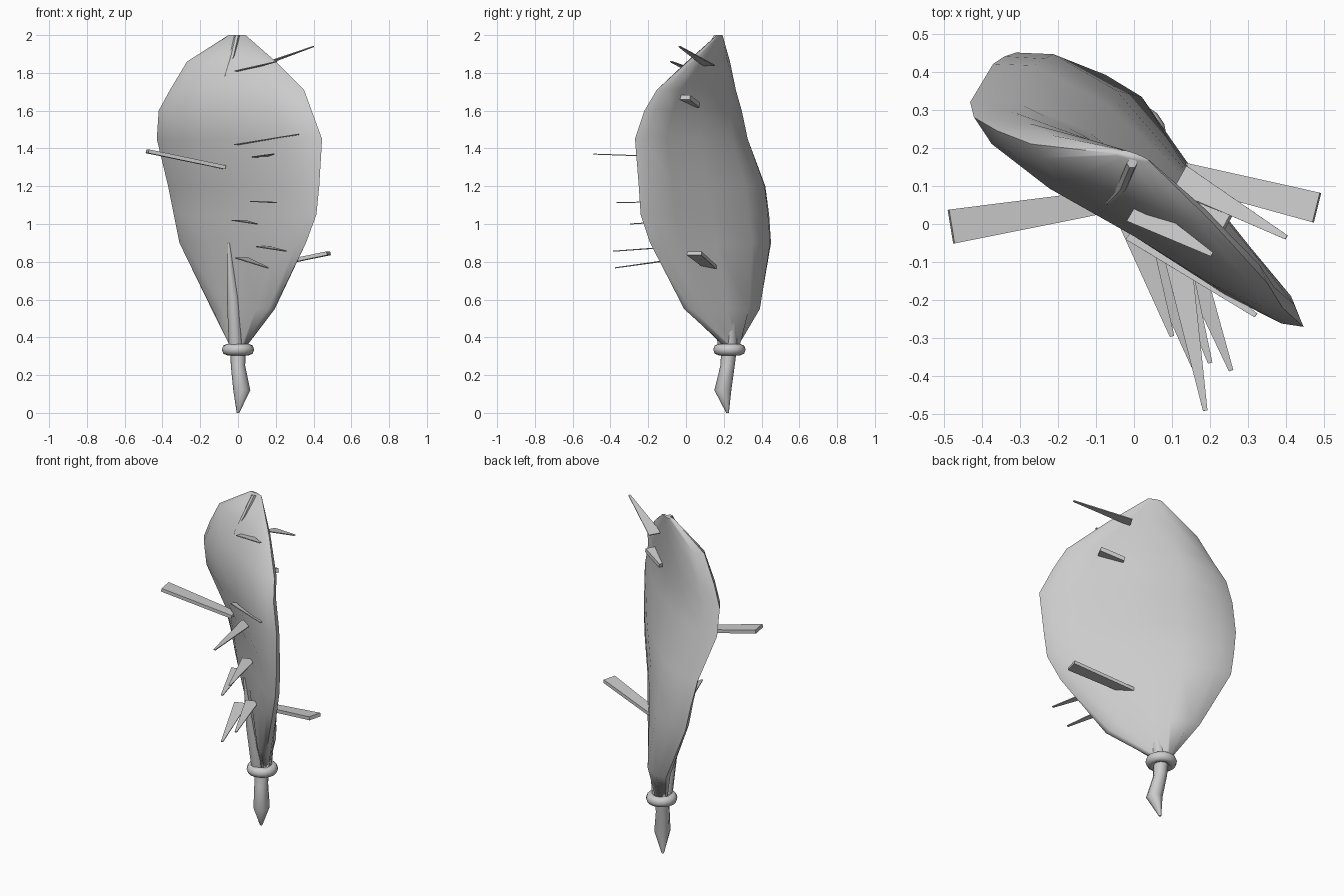
import bpy, bmesh, math
from mathutils import Vector

old = bpy.data.objects.get("Cube")
if old:
    bpy.data.objects.remove(old, do_unlink=True)

grey = bpy.data.materials.new("plain grey")
grey.use_nodes = True
grey.diffuse_color = (0.6, 0.6, 0.6, 1)
grey.node_tree.nodes["Principled BSDF"].inputs["Base Color"].default_value = (0.6, 0.6, 0.6, 1)


def finish(name, bm, smooth=None):
    bmesh.ops.recalc_face_normals(bm, faces=bm.faces[:])
    mesh = bpy.data.meshes.new(name)
    bm.to_mesh(mesh)
    bm.free()
    mesh.materials.append(grey)
    ob = bpy.data.objects.new(name, mesh)
    bpy.context.collection.objects.link(ob)
    if smooth:
        bpy.ops.object.select_all(action='DESELECT')
        ob.select_set(True)
        bpy.context.view_layer.objects.active = ob
        bpy.ops.object.shade_smooth_by_angle(angle=math.radians(smooth))
    return ob


def loft(name, rings, smooth):
    """Skin closed rings of equal length and cap both ends."""
    bm = bmesh.new()
    loops = [[bm.verts.new(p) for p in ring] for ring in rings]
    n = len(loops[0])
    for a, b in zip(loops, loops[1:]):
        for i in range(n):
            j = (i + 1) % n
            bm.faces.new((a[i], a[j], b[j], b[i]))
    bm.faces.new(loops[0])
    bm.faces.new(loops[-1])
    return finish(name, bm, smooth)


def strand(name, sections, sides=8):
    """Tube through (x, y, z, radius) sections with horizontal rings."""
    loft(name, [[(x + r * math.cos(math.tau * i / sides),
                  y + r * math.sin(math.tau * i / sides), z) for i in range(sides)]
                for x, y, z, r in sections], 50)


def blade(name, start, end, w0, w1, thick):
    """Flat tapered piece running from start to end."""
    a, b = Vector(start), Vector(end)
    d = (b - a).normalized()
    side = d.cross(Vector((0, 0, 1))).normalized()
    up = side.cross(d) * thick / 2
    loft(name, [[p + side * w + up, p - side * w + up, p - side * w - up, p + side * w - up]
                for p, w in ((a, w0 / 2), (b, w1 / 2))], None)


# Sack: flattened sections, each from its left end to its right end
# (height, end one x y, end two x y, bulge)
sections = [
    (0.35, -0.04, 0.25, 0.04, 0.21, 0.45),
    (0.55, -0.14, 0.39, 0.19, -0.01, 0.8),
    (0.90, -0.31, 0.45, 0.36, -0.19, 1.0),
    (1.05, -0.34, 0.44, 0.415, -0.24, 1.0),
    (1.20, -0.37, 0.42, 0.43, -0.25, 1.0),
    (1.45, -0.43, 0.32, 0.445, -0.27, 1.0),
    (1.60, -0.42, 0.28, 0.39, -0.22, 1.0),
    (1.71, -0.36, 0.245, 0.35, -0.155, 0.9),
    (1.86, -0.27, 0.21, 0.20, 0.01, 0.65),
    (2.00, -0.05, 0.185, 0.04, 0.165, 0.13),
]
back = [(0, 0), (0.08, 0.065), (0.28, 0.11), (0.55, 0.095), (0.8, 0.06), (0.95, 0.035)]
front = [(1, 0), (0.95, -0.025), (0.8, -0.045), (0.55, -0.045), (0.28, -0.055), (0.08, -0.035)]
rings = []
for z, lx, ly, rx, ry, k in sections:
    a, b = Vector((lx, ly, z)), Vector((rx, ry, z))
    d = (b - a).normalized()
    out = Vector((-d.y, d.x, 0))
    rings.append([a.lerp(b, s) + out * w * k for s, w in back + front])
loft("sack", rings, 60)

# Tie ring around the neck
bm = bmesh.new()
neck = Vector((0, 0.23, 0.335))
grid = [[bm.verts.new(neck + Vector((math.cos(u) * (0.058 + 0.028 * math.cos(v)),
                                     math.sin(u) * (0.058 + 0.028 * math.cos(v)),
                                     0.03 * math.sin(v))))
         for v in (math.tau * j / 8 for j in range(8))]
        for u in (math.tau * i / 16 for i in range(16))]
for i in range(16):
    for j in range(8):
        p, q, m = grid[i], grid[(i + 1) % 16], (j + 1) % 8
        bm.faces.new((p[j], q[j], q[m], p[m]))
finish("neck_ring", bm, 60)

# Tail under the neck, gathered folds above it and the strand on top
strand("tail", [(0, 0.22, 0, 0.007), (0.02, 0.195, 0.12, 0.045),
                (0, 0.22, 0.25, 0.038), (0, 0.23, 0.36, 0.042)])
strand("front_fold", [(-0.01, 0.21, 0.33, 0.038), (-0.025, 0.17, 0.6, 0.033),
                      (-0.05, 0.135, 0.9, 0.008)])
strand("back_fold", [(0.01, 0.235, 0.33, 0.04), (0.035, 0.23, 0.5, 0.035),
                     (0.065, 0.225, 0.63, 0.012)])
strand("top_strand", [(-0.005, 0.16, 2.0, 0.014), (-0.03, 0.10, 1.89, 0.014),
                      (-0.07, 0.055, 1.78, 0.004)], 6)

# Planks and stub driven through the sack
blade("left_plank", (-0.07, 0.06, 1.3), (-0.48, -0.007, 1.385), 0.06, 0.09, 0.02)
blade("right_plank", (0.09, 0.14, 0.765), (0.48, 0.043, 0.845), 0.06, 0.08, 0.02)
blade("back_stub", (0.12, 0.06, 1.63), (0.24, -0.005, 1.67), 0.03, 0.06, 0.025)

# Thin shards: start, tip
shards = [
    ((0.12, 0.12, 1.84), (0.40, -0.035, 1.94)),
    ((0.0, 0.04, 1.81), (0.205, -0.08, 1.86)),
    ((0.0, -0.01, 1.42), (0.32, -0.24, 1.475)),
    ((0.11, -0.06, 1.355), (0.187, -0.49, 1.37)),
    ((0.10, -0.04, 1.12), (0.20, -0.365, 1.113)),
    ((0.0, 0.0, 1.02), (0.10, -0.295, 1.0)),
    ((0.13, -0.05, 0.88), (0.255, -0.385, 0.856)),
    ((0.02, 0.0, 0.82), (0.157, -0.375, 0.768)),
]
for i, (start, tip) in enumerate(shards):
    blade(f"shard_{i + 1}", start, tip, 0.075, 0.012, 0.005)
